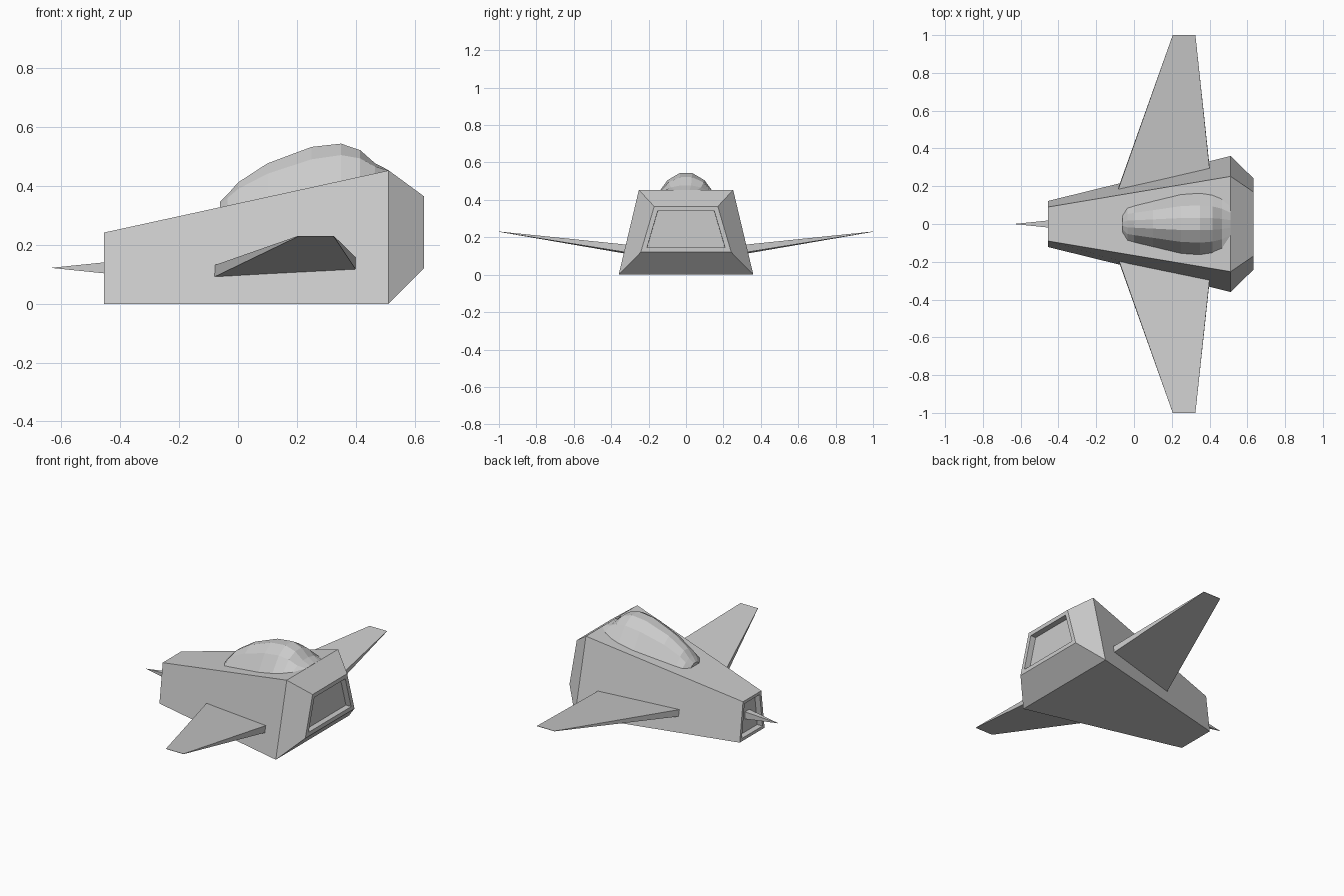
import bpy, bmesh

if "Cube" in bpy.data.objects:
    bpy.data.objects.remove(bpy.data.objects["Cube"])


def finish(bm, name):
    bmesh.ops.remove_doubles(bm, verts=bm.verts, dist=0.0005)
    bmesh.ops.recalc_face_normals(bm, faces=bm.faces)
    mesh = bpy.data.meshes.new(name)
    bm.to_mesh(mesh)
    bm.free()
    obj = bpy.data.objects.new(name, mesh)
    bpy.context.collection.objects.link(obj)
    return obj


def loft(sections):
    """Skin closed cross-sections and cap both ends."""
    bm = bmesh.new()
    rings = [[bm.verts.new(p) for p in s] for s in sections]
    n = len(rings[0])
    for a, b in zip(rings, rings[1:]):
        for i in range(n):
            j = (i + 1) % n
            bm.faces.new((a[i], a[j], b[j], b[i]))
    caps = [bm.faces.new(rings[0]), bm.faces.new(rings[-1])]
    bmesh.ops.recalc_face_normals(bm, faces=bm.faces)
    return bm, caps


def trapezoid(x, low_w, high_w, z0, z1):
    return [(x, -low_w, z0), (x, low_w, z0), (x, high_w, z1), (x, -high_w, z1)]


# Hull: widening wedge with a tapered tail, recessed panels at both ends
bm, caps = loft([
    trapezoid(-0.455, 0.122, 0.09, 0.0, 0.242),
    trapezoid(0.512, 0.36, 0.252, 0.0, 0.453),
    trapezoid(0.632, 0.242, 0.17, 0.12, 0.365),
])
for cap, rim in zip(caps, (0.018, 0.025)):
    bmesh.ops.inset_region(bm, faces=[cap], thickness=rim, use_even_offset=True)
    bmesh.ops.inset_region(bm, faces=[cap], thickness=0.001, depth=-0.035)
finish(bm, "hull")

# Canopy: faceted bubble following the sloping hull top
# (x, half width, ridge height)
stations = [(-0.062, 0.045, 0.345), (-0.035, 0.088, 0.372), (0.0, 0.098, 0.412),
            (0.1, 0.122, 0.477), (0.25, 0.158, 0.533), (0.35, 0.165, 0.544),
            (0.415, 0.155, 0.522), (0.465, 0.135, 0.478), (0.511, 0.1, 0.454)]
sections = []
for x, w, top in stations:
    base = 0.242 + 0.218 * (x + 0.455) - 0.003
    rise = top - base
    sections.append([(x, -w, base), (x, -0.6 * w, base + 0.7 * rise),
                     (x, -0.2 * w, top), (x, 0.2 * w, top),
                     (x, 0.6 * w, base + 0.7 * rise), (x, w, base)])
bm, _ = loft(sections)
finish(bm, "canopy")

# Wings: thick root against the hull side, knife-thin raised tip
for side, name in ((1, "left_wing"), (-1, "right_wing")):
    root = [(-0.083, 0.192, 0.09), (0.4, 0.305, 0.117),
            (0.4, 0.293, 0.158), (-0.083, 0.184, 0.13)]
    tip = [(0.205, 1.0, 0.229), (0.325, 1.0, 0.229),
           (0.325, 1.0, 0.231), (0.205, 1.0, 0.231)]
    bm, _ = loft([[(x, -side * y, z) for x, y, z in ring] for ring in (root, tip)])
    finish(bm, name)

# Nose spike: slim square pyramid set into the front recess
r = 0.022
bm, _ = loft([trapezoid(-0.421, r, r, 0.122 - r, 0.122 + r),
              trapezoid(-0.632, 0.0005, 0.0005, 0.1215, 0.1225)])
finish(bm, "nose_spike")
